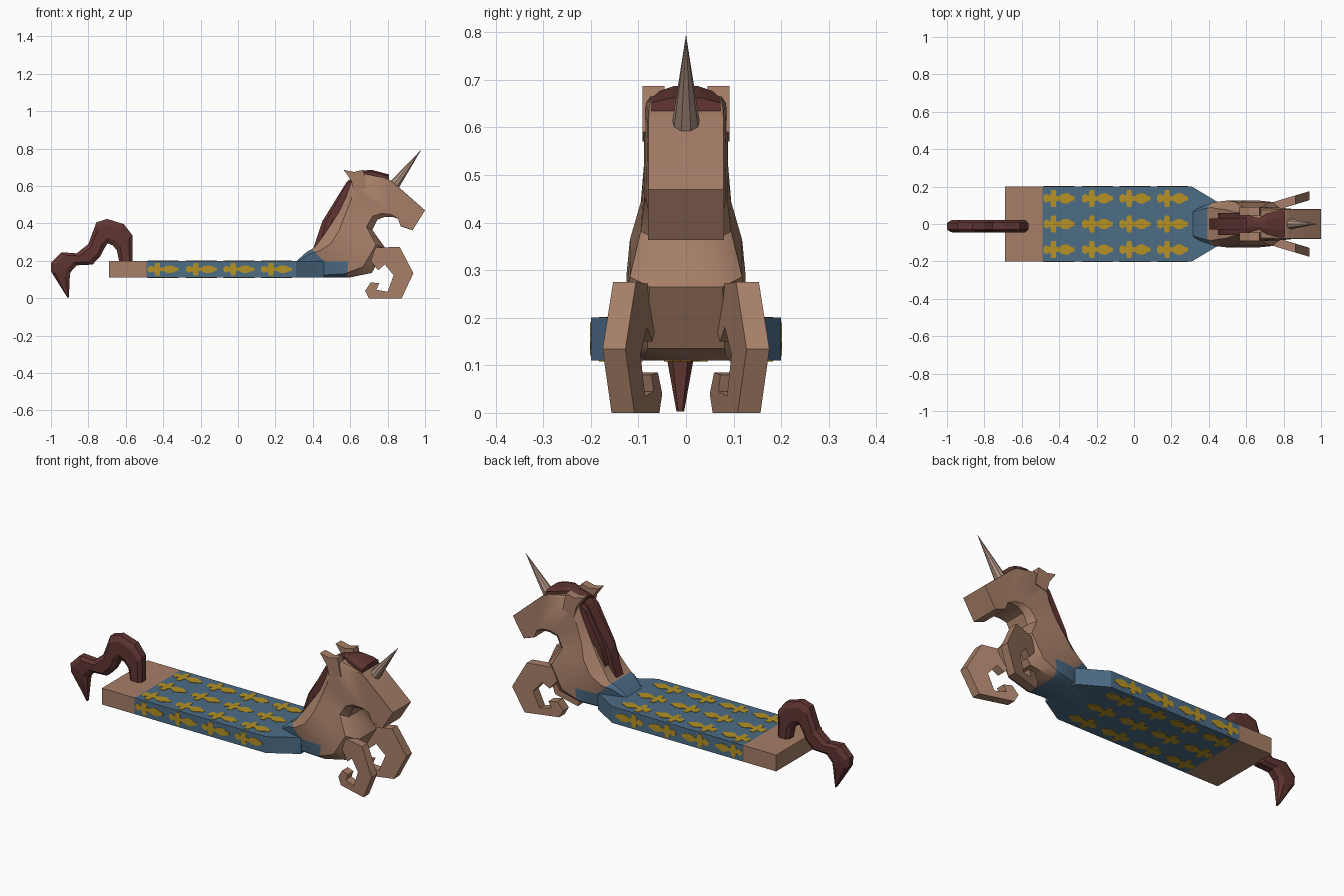
import bpy, bmesh, math
from mathutils import Vector

if "Cube" in bpy.data.objects:
    bpy.data.objects.remove(bpy.data.objects["Cube"])


def material(name, rgb):
    m = bpy.data.materials.new(name)
    m.diffuse_color = (*rgb, 1)
    m.use_nodes = True
    m.node_tree.nodes["Principled BSDF"].inputs["Base Color"].default_value = m.diffuse_color
    return m


TAN = material("tan hide", (0.38, 0.21, 0.137))
BLUE = material("blue cloth", (0.072, 0.15, 0.235))
GOLD = material("gold motif", (0.46, 0.285, 0.018))
HAIR = material("dark red hair", (0.115, 0.036, 0.032))
HORN = material("pale horn", (0.42, 0.28, 0.22))


def finish(bm, name, *mats, smooth=None):
    bmesh.ops.recalc_face_normals(bm, faces=bm.faces)
    me = bpy.data.meshes.new(name)
    bm.to_mesh(me)
    bm.free()
    ob = bpy.data.objects.new(name, me)
    bpy.context.collection.objects.link(ob)
    for m in mats:
        me.materials.append(m)
    if smooth:
        bpy.ops.object.select_all(action='DESELECT')
        ob.select_set(True)
        bpy.context.view_layer.objects.active = ob
        bpy.ops.object.shade_smooth_by_angle(angle=math.radians(smooth))
    return ob


def skin(bm, rings):
    """Bridge equal rings of points and cap both ends."""
    vs = [[bm.verts.new(p) for p in r] for r in rings]
    n = len(vs[0])
    for a, b in zip(vs, vs[1:]):
        for i in range(n):
            bm.faces.new((a[i], a[(i + 1) % n], b[(i + 1) % n], b[i]))
    bm.faces.new(vs[0])
    bm.faces.new(vs[-1])


def ring(bx, bz, fx, fz, w, c, yc=0):
    """Chamfered rectangle spanning side-view points b and f, half width w."""
    k = w * (1 - c)
    pts = [(0, -k), (0, k), (c / 2, w), (1 - c / 2, w),
           (1, k), (1, -k), (1 - c / 2, -w), (c / 2, -w)]
    return [(bx + (fx - bx) * t, y + yc, bz + (fz - bz) * t) for t, y in pts]


def plate(name, mat, prof, y_of, half):
    """Side-view profile given thickness about a y that may vary with x."""
    bm = bmesh.new()
    skin(bm, [[(x, y_of(x) + s * half, z) for x, z in prof] for s in (-1, 1)])
    return finish(bm, name, mat)


def box(name, mat, x0, x1, w0, w1, z0=0.11, z1=0.2):
    bm = bmesh.new()
    skin(bm, [[(x, -w, z0), (x, w, z0), (x, w, z1), (x, -w, z1)]
              for x, w in ((x0, w0), (x1, w1))])
    return finish(bm, name, mat)


# Long flat body: bare rump, cloth-covered middle, tapered shoulders
box("rump", TAN, -0.69, -0.49, 0.2, 0.2)
box("cloth_body", BLUE, -0.49, 0.31, 0.2, 0.2)
box("shoulder_taper", BLUE, 0.31, 0.46, 0.2, 0.11)

# Neck and head, lofted; cloth colour on the collar
neck = [
    (0.312, 0.198, 0.36, 0.11, 0.07, 0.1), (0.37, 0.25, 0.46, 0.11, 0.10, 0.2),
    (0.41, 0.272, 0.59, 0.11, 0.118, 0.25), (0.45, 0.325, 0.715, 0.135, 0.125, 0.35),
    (0.49, 0.385, 0.79, 0.265, 0.118, 0.35), (0.54, 0.46, 0.718, 0.365, 0.095, 0.35),
    (0.58, 0.545, 0.745, 0.42, 0.088, 0.3), (0.605, 0.62, 0.785, 0.435, 0.088, 0.2),
    (0.68, 0.665, 0.825, 0.435, 0.084, 0.12), (0.80, 0.64, 0.855, 0.425, 0.08, 0.03),
    (0.83, 0.62, 0.87, 0.385, 0.08, 0.02), (1.0, 0.47, 0.933, 0.363, 0.08, 0.02)]
bm = bmesh.new()
skin(bm, [ring(*r) for r in neck])
for co, no in (((0.657, 0, 0), (1, 0, 1)), ((0, 0, 0.197), (0, 0, 1)),
               ((0.585, 0, 0.15), (1, 0, -0.12))):
    bmesh.ops.bisect_plane(bm, geom=bm.verts[:] + bm.edges[:] + bm.faces[:],
                           plane_co=co, plane_no=Vector(no).normalized())
for f in bm.faces:
    c = f.calc_center_median()
    collar = c.x + c.z < 0.657
    chest = c.z < 0.197 and c.x < 0.567 + 0.12 * c.z
    f.material_index = 1 if collar or chest else 0
finish(bm, "neck_and_head", TAN, BLUE, smooth=35)

# Curled forelegs (splaying outward) and ears, both sides
leg = [(0.70, 0.21), (0.74, 0.27), (0.864, 0.275), (0.938, 0.134), (0.875, 0), (0.70, 0),
       (0.68, 0.04), (0.71, 0.085), (0.755, 0.08), (0.74, 0.045), (0.80, 0.035),
       (0.832, 0.123), (0.785, 0.18), (0.75, 0.15)]
ear = [(0.564, 0.687), (0.62, 0.675), (0.67, 0.687), (0.69, 0.59), (0.62, 0.57), (0.605, 0.63)]
for side, s in (("left", 1), ("right", -1)):
    plate("foreleg_" + side, TAN, leg, lambda x: s * (0.08 + (x - 0.7) * 0.3), 0.024)
    plate("ear_" + side, TAN, ear, lambda x: s * 0.068, 0.023)

# Neck mane: a central crest and two side tufts
crest = [(0.40, 0.26), (0.45, 0.41), (0.58, 0.62), (0.63, 0.665), (0.62, 0.60),
         (0.57, 0.47), (0.50, 0.37), (0.447, 0.32)]
tuft = [(0.463, 0.262), (0.45, 0.34), (0.475, 0.42), (0.575, 0.605), (0.615, 0.64),
        (0.60, 0.55), (0.545, 0.395), (0.505, 0.425)]
plate("mane_crest", HAIR, crest, lambda x: 0, 0.03)
for side, s in (("left", 1), ("right", -1)):
    plate("mane_tuft_" + side, HAIR, tuft, lambda x: s * 0.042, 0.018)

# Forelock draped over the brow
bm = bmesh.new()
skin(bm, [[(x, -w, z0), (x, w, z0), (x, w, z1 - 0.01), (x, w * 0.45, z1),
           (x, -w * 0.45, z1), (x, -w, z1 - 0.01)]
          for x, w, z0, z1 in ((0.60, 0.05, 0.61, 0.65), (0.67, 0.03, 0.64, 0.682),
                               (0.71, 0.055, 0.64, 0.687), (0.77, 0.072, 0.63, 0.672),
                               (0.808, 0.072, 0.63, 0.662))])
finish(bm, "forelock", HAIR)

# Horn
base, tip = Vector((0.825, 0, 0.59)), Vector((0.978, 0, 0.792))
d = tip - base
bm = bmesh.new()
bmesh.ops.create_cone(bm, cap_ends=True, segments=9, radius1=0.032, radius2=0.0005, depth=d.length)
bmesh.ops.rotate(bm, verts=bm.verts, matrix=d.to_track_quat('Z', 'Y').to_matrix())
bmesh.ops.translate(bm, verts=bm.verts, vec=(base + tip) / 2)
finish(bm, "horn", HORN)

# Curving tail
tail = [(-.565, .19, -.634, .19, .033), (-.565, .337, -.648, .257, .033),
        (-.61, .396, -.67, .283, .034), (-.70, .424, -.698, .294, .034),
        (-.757, .406, -.715, .265, .034), (-.80, .29, -.735, .225, .034),
        (-.863, .24, -.778, .18, .034), (-.944, .246, -.863, .176, .034),
        (-1.0, .19, -.896, .139, .032), (-1.0, .144, -.90, .105, .028),
        (-.912, .003, -.904, .003, .008)]
bm = bmesh.new()
skin(bm, [ring(*r, 0.45, -0.012) for r in tail])
finish(bm, "tail", HAIR)

# Gold lily motifs as thin plates on all four long faces of the cloth
half = [(-0.083, 0.012), (-0.07, 0.025), (-0.048, 0.014), (-0.042, 0.046), (-0.018, 0.046),
        (-0.016, 0.014), (0.0, 0.012), (0.02, 0.026), (0.045, 0.028), (0.066, 0.014),
        (0.082, 0.01)]
outline = half + [(u, -v) for u, v in reversed(half)]


def motif(bm, o, vdir, ndir, k):
    o, vdir, ndir = Vector(o), Vector(vdir), Vector(ndir)
    skin(bm, [[o + Vector((u, 0, 0)) + vdir * (v * k) + ndir * h for u, v in outline]
              for h in (-0.002, 0.002)])


bm = bmesh.new()
for x in (-0.40, -0.195, 0.005, 0.207):
    for y in (-0.137, 0, 0.137):
        for z, n in ((0.2, 1), (0.11, -1)):
            motif(bm, (x, y, z), (0, 1, 0), (0, 0, n), 1)
    for s in (-1, 1):
        motif(bm, (x, s * 0.2, 0.155), (0, 0, 1), (0, s, 0), 0.75)
finish(bm, "cloth_motifs", GOLD)
